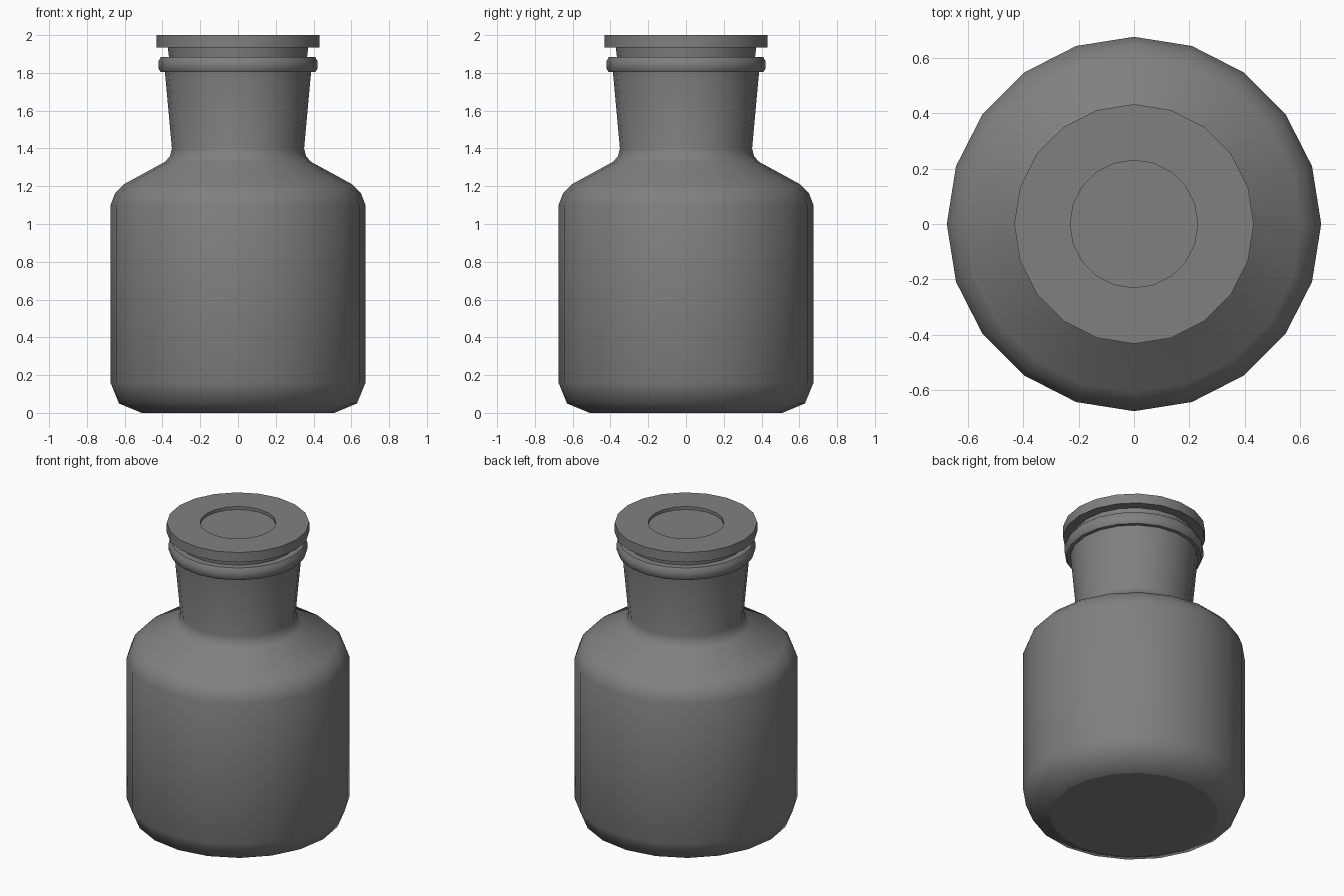
import bpy, bmesh, math

if "Cube" in bpy.data.objects:
    bpy.data.objects.remove(bpy.data.objects["Cube"])

SIDES = 20

# Dark grey shared by both parts
dark = bpy.data.materials.new("dark_grey")
dark.diffuse_color = (0.216, 0.216, 0.216, 1)
dark.use_nodes = True
dark.node_tree.nodes["Principled BSDF"].inputs["Base Color"].default_value = dark.diffuse_color


def lathe(name, profile, sharp_ring=None):
    """Revolve (radius, z) points around z; radius 0 gives a pole."""
    bm = bmesh.new()
    rings = []
    for r, z in profile:
        if r == 0:
            rings.append([bm.verts.new((0, 0, z))] * SIDES)
        else:
            rings.append([bm.verts.new((r * math.cos(2 * math.pi * i / SIDES),
                                        r * math.sin(2 * math.pi * i / SIDES), z))
                          for i in range(SIDES)])
    for a, b in zip(rings, rings[1:]):
        for i in range(SIDES):
            j = (i + 1) % SIDES
            bm.faces.new(list(dict.fromkeys((a[i], a[j], b[j], b[i]))))
    bmesh.ops.recalc_face_normals(bm, faces=bm.faces)
    # Crease one ring whose angle is shallow but visibly crisp
    if sharp_ring is not None:
        ring = rings[sharp_ring]
        for i in range(SIDES):
            bm.edges.get((ring[i], ring[(i + 1) % SIDES])).smooth = False
    mesh = bpy.data.meshes.new(name)
    bm.to_mesh(mesh)
    bm.free()
    mesh.materials.append(dark)
    obj = bpy.data.objects.new(name, mesh)
    bpy.context.collection.objects.link(obj)
    bpy.ops.object.select_all(action='DESELECT')
    obj.select_set(True)
    bpy.context.view_layer.objects.active = obj
    bpy.ops.object.shade_smooth_by_angle(angle=math.radians(55))
    return obj


# Hollow bottle: base, body, shoulder, flared neck, rounded lip, inner wall
lathe("bottle", [
    (0, 0), (0.51, 0), (0.63, 0.05), (0.675, 0.16),
    (0.675, 1.10), (0.65, 1.165), (0.605, 1.21),
    (0.385, 1.33), (0.36, 1.36), (0.35, 1.40),
    (0.387, 1.805),
    (0.41, 1.805), (0.422, 1.825), (0.422, 1.86), (0.408, 1.885),
    (0.362, 1.885),
    (0.31, 1.40), (0.33, 1.32), (0.58, 1.18), (0.63, 1.10),
    (0.63, 0.17), (0.58, 0.08), (0, 0.05),
], sharp_ring=1)

# Stopper: tapered plug, flat disc lid and shallow round recess on top
lathe("stopper", [
    (0, 1.48), (0.315, 1.48), (0.372, 1.935),
    (0.432, 1.935), (0.432, 2.0), (0.23, 2.0),
    (0.23, 1.98), (0, 1.98),
])
